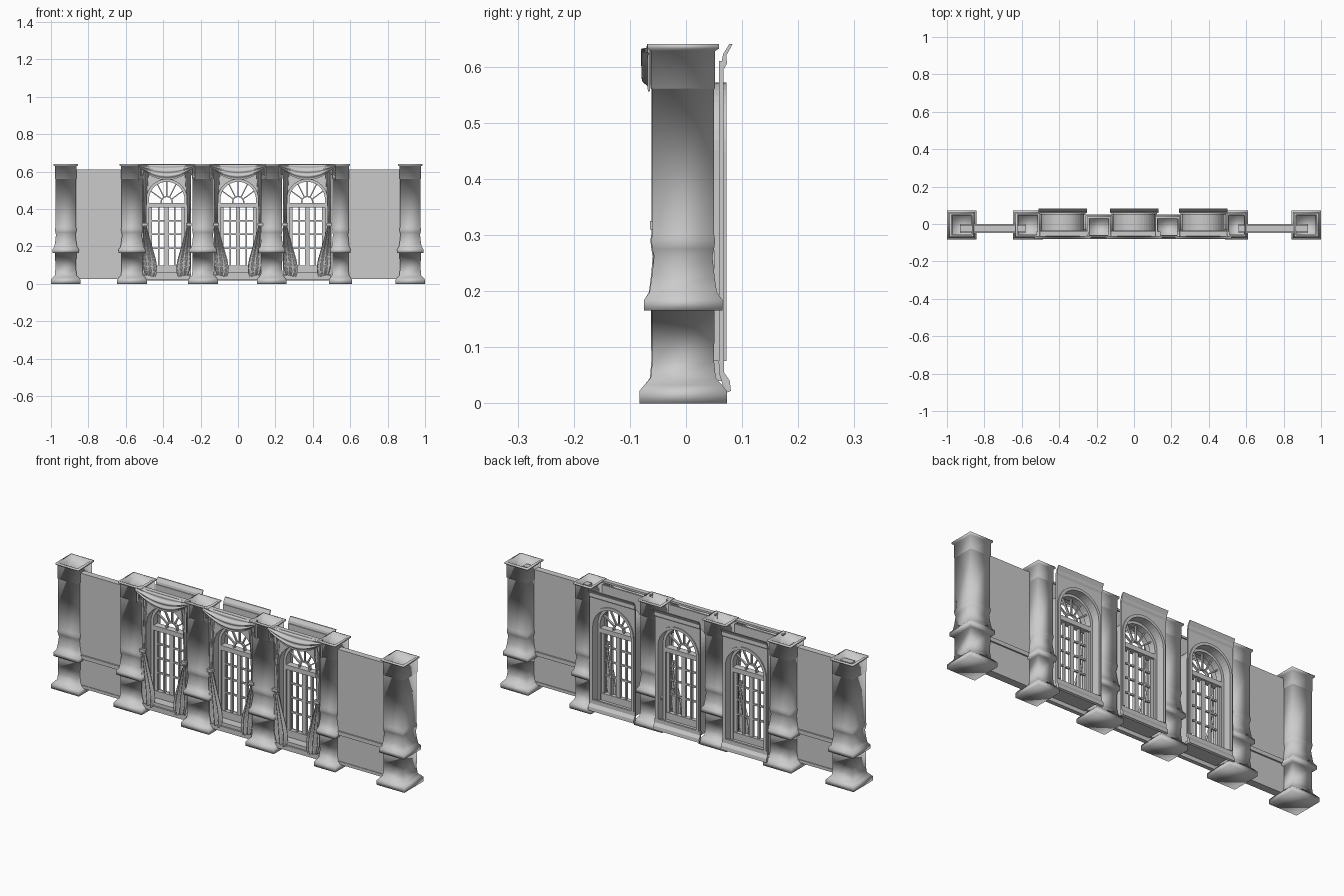
import bpy, bmesh
from math import sin, cos, pi, atan2

if "Cube" in bpy.data.objects:
    bpy.data.objects.remove(bpy.data.objects["Cube"])

def make(name, verts, faces, smooth=False):
    me = bpy.data.meshes.new(name)
    me.from_pydata(verts, [], faces)
    bm = bmesh.new()
    bm.from_mesh(me)
    bmesh.ops.recalc_face_normals(bm, faces=bm.faces)
    bm.to_mesh(me)
    bm.free()
    for p in me.polygons:
        p.use_smooth = smooth
    ob = bpy.data.objects.new(name, me)
    bpy.context.collection.objects.link(ob)
    return ob

def box(name, x0, x1, y0, y1, z0, z1):
    v = [(x, y, z) for x in (x0, x1) for y in (y0, y1) for z in (z0, z1)]
    f = [(0, 1, 3, 2), (4, 6, 7, 5), (0, 4, 5, 1), (2, 3, 7, 6), (0, 2, 6, 4), (1, 5, 7, 3)]
    return make(name, v, f)

def extrude_x(name, x0, x1, prof):
    n = len(prof)
    v = [(x, y, z) for x in (x0, x1) for y, z in prof]
    f = [(i, (i + 1) % n, n + (i + 1) % n, n + i) for i in range(n)]
    return make(name, v, f + [tuple(range(n)), tuple(range(n, 2 * n))])

N = 20
def arch(r, z0, zs=0.45):
    # jamb foot, half circle, jamb foot
    arc = [(-r * cos(pi * i / N), zs + r * sin(pi * i / N)) for i in range(N + 1)]
    return [(-r, z0)] + arc + [(r, z0)]

def arch_rect(w, z0, top, zs=0.45):
    # rectangle sampled with the same point count as an arch
    h = top - zs
    k = round(atan2(h, w) / pi * N)
    pts = []
    for i in range(N + 1):
        a = pi * i / N
        c, s = cos(a), sin(a)
        if i in (k, N - k):
            pts.append((-w if c > 0 else w, top))
        else:
            t = min(w / max(abs(c), 1e-6), h / max(s, 1e-6))
            pts.append((-c * t, zs + s * t))
    return [(-w, z0)] + pts + [(w, z0)]

def band(name, cx, a, b, y0, y1):
    # solid strip between two paths in the xz plane
    n = len(a)
    v = [(cx + x, y, z) for path, y in ((a, y0), (b, y0), (b, y1), (a, y1)) for x, z in path]
    f = [(j * n + i, j * n + i + 1, (j + 1) % 4 * n + i + 1, (j + 1) % 4 * n + i)
         for j in range(4) for i in range(n - 1)]
    f += [tuple(j * n for j in range(4)), tuple(j * n + n - 1 for j in range(4))]
    return make(name, v, f)

def sheet(name, fn, nu, nv):
    v = [fn(i / nu, j / nv) for j in range(nv + 1) for i in range(nu + 1)]
    f = [(j * (nu + 1) + i, j * (nu + 1) + i + 1, (j + 1) * (nu + 1) + i + 1, (j + 1) * (nu + 1) + i)
         for j in range(nv) for i in range(nu)]
    return make(name, v, f, True)

def lerp_table(t, x):
    for (x0, y0), (x1, y1) in zip(t, t[1:]):
        if x <= x1:
            return y0 + (y1 - y0) * (x - x0) / (x1 - x0)
    return t[-1][1]

# Square pillars, open at the top: (half width, height)
PROFILE = [(.078, 0), (.078, .022), (.07, .032), (.058, .045), (.055, .075), (.056, .165), (.07, .165),
           (.07, .184), (.06, .198), (.056, .225), (.052, .262), (.055, .275), (.057, .29), (.055, .302),
           (.055, .56), (.057, .561), (.057, .628), (.064, .632), (.064, .64), (.054, .64), (.05, .56), (.05, .1)]

def pillar(cx, cy, sx, sy):
    v, f = [], []
    for h, z in PROFILE:
        v += [(cx + a * h * sx, cy + b * h * sy, z) for a, b in ((-1, -1), (1, -1), (1, 1), (-1, 1))]
    for j in range(len(PROFILE) - 1):
        f += [(4 * j + i, 4 * j + (i + 1) % 4, 4 * j + 4 + (i + 1) % 4, 4 * j + 4 + i) for i in range(4)]
    m = len(v)
    f += [(0, 1, 2, 3), (m - 4, m - 3, m - 2, m - 1)]
    make("pillar", v, f, True)

for cx, cy, sx, sy in ((-.921, -.005, 1.01, 1), (-.567, -.005, 1.02, 1), (-.187, -.015, 1.02, .85),
                       (.18, -.015, 1.02, .85), (.548, -.005, .78, 1), (.921, -.005, 1.01, 1)):
    pillar(cx, cy, sx, sy)

# Plain side walls with a rail and skirting
for x0, x1 in ((-.93, -.58), (.56, .93)):
    box("side_wall", x0, x1, -.04, -.008, .025, .61)
    box("wall_rail", x0, x1, -.047, 0, .175, .195)
    box("wall_skirting", x0, x1, -.043, -.004, .025, .04)

# Curtain inner and outer edges by height, as distance from window centre
INNER = [(.035, .062), (.07, .05), (.12, .055), (.2, .078), (.3, .106), (.33, .11), (.45, .106), (.63, .095)]
OUTER = [(.035, .115), (.08, .128), (.3, .128), (.33, .125), (.63, .13)]

def curtain(cx, s):
    def fn(u, v):
        z = .035 + .595 * v
        a, b = lerp_table(INNER, z), lerp_table(OUTER, z)
        y = -.052 + (.008 if z < .3 else .004) * sin(u * 6 * pi)
        return (cx + s * (a + (b - a) * u), y, z + .015 * u * (1 - v))
    sheet("curtain", fn, 18, 24)
    # tie-back
    box("curtain_tie", *sorted((cx + s * .102, cx + s * .132)), -.064, -.045, .31, .325)

def swag(cx):
    def fn(u, v):
        x = 2 * u - 1
        drop = .015 + .068 * (1 - x * x)
        return (cx + .15 * x, -.063 - .014 * sin(pi * v * .9) - .004 * sin(v * 6 * pi), .638 - v * drop)
    sheet("swag", fn, 24, 18)
    # hanging tails at the ends of the swag
    for s in (-1, 1):
        sheet("swag_tail", lambda u, v: (cx + s * (.115 + .035 * u), -.064 + .005 * sin(u * 4 * pi),
                                         .635 - v * (.03 + .05 * u)), 10, 4)

def window(cx):
    # back facade panel, mouldings and inner panel
    band("back_panel", cx, arch(.112, .05), arch_rect(.128, .05, .61), .059, .067)
    band("back_architrave", cx, arch(.108, .075), arch(.122, .075), .05, .072)
    extrude_x("back_cornice", cx - .129, cx + .129,
              [(.062, .6), (.067, .595), (.073, .605), (.072, .62), (.083, .64), (.077, .64), (.066, .622)])
    extrude_x("back_base", cx - .129, cx + .129,
              [(.058, .075), (.068, .075), (.068, .055), (.078, .04), (.08, .022), (.07, .018), (.06, .05)])
    band("front_panel", cx, arch(.11, .05), arch_rect(.13, .05, .62), -.042, -.034)
    box("valance_board", cx - .14, cx + .14, -.064, -.04, .628, .638)
    # barrel reveal joining both faces
    band("reveal", cx, arch(.108, .05), arch(.113, .05), -.04, .06)
    box("sill", cx - .112, cx + .112, -.042, .066, .04, .062)
    box("front_step", cx - .125, cx + .125, -.05, -.03, .02, .045)
    # window frame
    band("window_frame", cx, arch(.095, .06), arch(.109, .06), -.005, .03)
    box("bottom_rail", cx - .1, cx + .1, .002, .024, .06, .098)
    box("transom", cx - .1, cx + .1, -.004, .03, .408, .432)
    # casement stiles and glazing bars
    for x, w in ((0, .011), (-.088, .009), (.088, .009), (-.042, .004), (.042, .004)):
        box("casement_bar", cx + x - w, cx + x + w, .005, .02, .09, .41)
    for z in (.19, .265, .337):
        box("cross_bar", cx - .095, cx + .095, .008, .017, z - .004, z + .004)
    # fanlight hub and spokes
    band("fan_hub", cx, arch(.026, .43, .437), arch(.033, .43, .437), .006, .02)
    for i in range(1, 6):
        a = pi * i / 6
        c, s, w = cos(a), sin(a), .003
        p, q = (.028 * c, .437 + .028 * s), (.102 * c, .447 + .102 * s)
        band("fan_spoke", cx, [(p[0] - s * w, p[1] + c * w), (q[0] - s * w, q[1] + c * w)],
             [(p[0] + s * w, p[1] - c * w), (q[0] + s * w, q[1] - c * w)], .008, .018)
    swag(cx)
    for s in (-1, 1):
        curtain(cx, s)

for cx in (-.381, .001, .37):
    window(cx)
